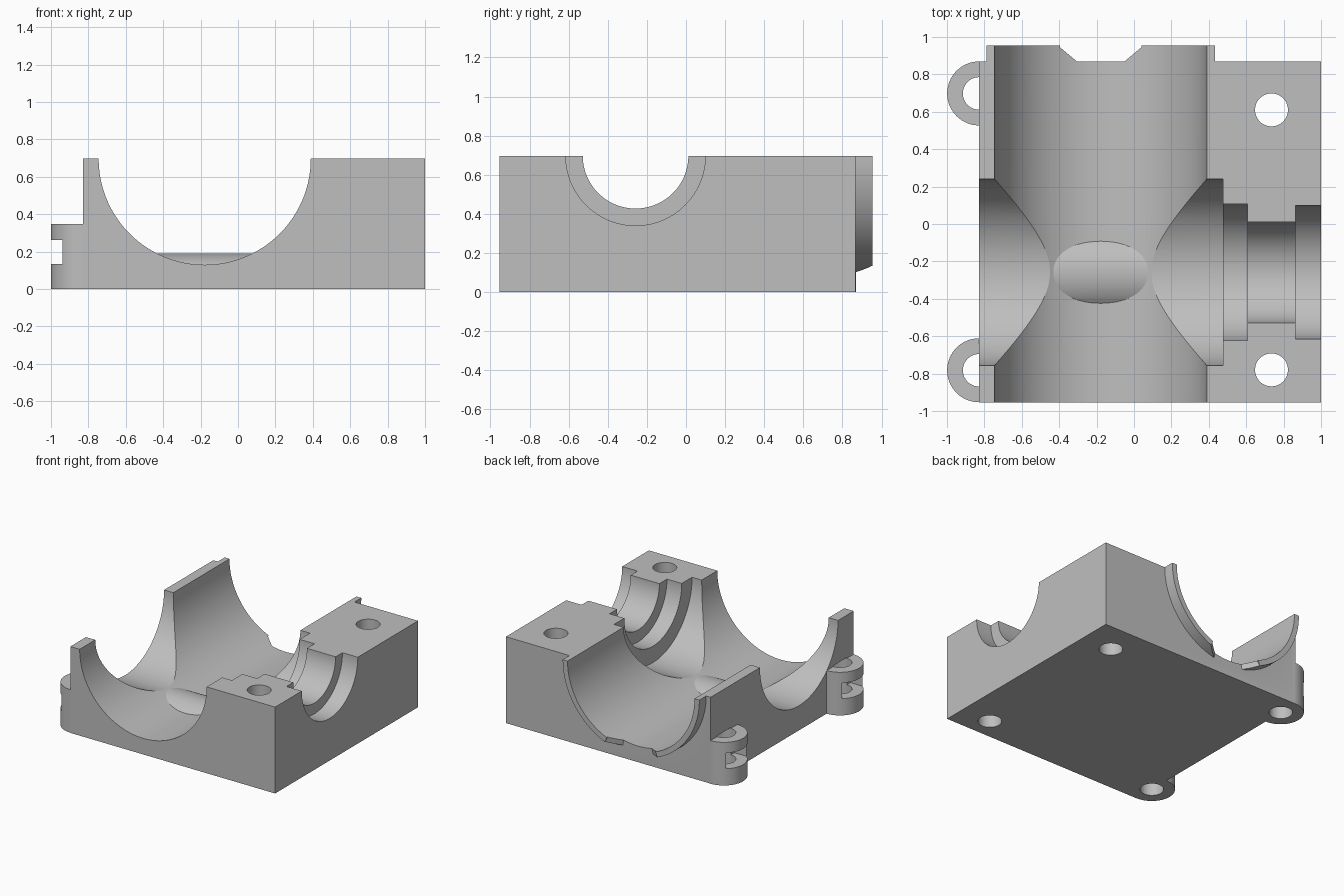
import bpy
import bmesh
from math import pi
from mathutils import Matrix, Vector

cube = bpy.data.objects.get("Cube")
if cube:
    bpy.data.objects.remove(cube, do_unlink=True)

TOP = 0.697                       # parting plane, also the height of both bore axes
MAIN_X, MAIN_R = -0.178, 0.567    # main bore runs along y
CROSS_Y = -0.258                  # stepped bore runs along x
BACK = 0.868
LEFT = -0.828

grey = bpy.data.materials.new("grey plastic")
grey.use_nodes = True
colour = (0.52, 0.52, 0.52, 1)
grey.diffuse_color = colour
grey.node_tree.nodes["Principled BSDF"].inputs["Base Color"].default_value = colour


def make(name, bm):
    bmesh.ops.recalc_face_normals(bm, faces=bm.faces)
    mesh = bpy.data.meshes.new(name)
    bm.to_mesh(mesh)
    bm.free()
    mesh.materials.append(grey)
    ob = bpy.data.objects.new(name, mesh)
    bpy.context.collection.objects.link(ob)
    return ob


def box(name, lo, hi):
    bm = bmesh.new()
    lo, hi = Vector(lo), Vector(hi)
    bmesh.ops.create_cube(bm, size=1, matrix=Matrix.Translation((lo + hi) / 2)
                          @ Matrix.Diagonal((*(hi - lo), 1)))
    return make(name, bm)


def rod(name, axis, centre, start, end, radius, sides=96):
    """Cylinder along an axis; centre gives the two other coordinates in order."""
    bm = bmesh.new()
    i = "xyz".index(axis)
    place = list(centre)
    place.insert(i, (start + end) / 2)
    turn = {"x": Matrix.Rotation(pi / 2, 4, "Y"),
            "y": Matrix.Rotation(pi / 2, 4, "X"),
            "z": Matrix.Identity(4)}[axis]
    bmesh.ops.create_cone(bm, cap_ends=True, segments=sides, radius1=radius,
                          radius2=radius, depth=end - start,
                          matrix=Matrix.Translation(place) @ turn)
    return make(name, bm)


def combine(target, other, operation="DIFFERENCE"):
    mod = target.modifiers.new("cut", "BOOLEAN")
    mod.operation = operation
    mod.solver = "EXACT"
    mod.object = other
    bpy.context.view_layer.objects.active = target
    bpy.ops.object.modifier_apply(modifier=mod.name)
    bpy.data.objects.remove(other, do_unlink=True)


# Solid block, trimmed at the parting plane later
body = box("bearing_block", (LEFT, -0.955, 0), (1, BACK, 0.9))

# Locating lip on the back, with a flared gap at the bottom
lip = rod("locating_lip", "y", (MAIN_X, TOP), 0.8, 0.955, 0.61, 160)
bm = bmesh.new()
for y, slope in ((BACK, 0.227), (0.97, 0.415)):
    bm.verts.new((MAIN_X, y, TOP))
    for side in (-1, 1):
        bm.verts.new((MAIN_X + side * slope * TOP, y, 0))
bmesh.ops.convex_hull(bm, input=bm.verts)
combine(lip, make("lip_gap", bm))
combine(body, lip, "UNION")

# Side lugs
LUGS = (0.698, -0.782)
for y in LUGS:
    combine(body, rod("lug", "z", (LEFT, y), 0, 0.348, 0.171, 64), "UNION")

# Main bore, leaving a low rounded saddle on its floor
main_bore = rod("main_bore", "y", (MAIN_X, TOP), -1.2, 1.2, MAIN_R, 160)
combine(main_bore, rod("floor_saddle", "x", (CROSS_Y, -0.07), -0.9, 0.6, 0.26))
combine(body, main_bore)

# Stepped cross bore
for start, end, radius in ((-1.2, 0.475, 0.498), (0.4, 0.607, 0.366),
                           (0.5, 0.9, 0.27), (0.863, 1.2, 0.357)):
    combine(body, rod("cross_bore", "x", (CROSS_Y, TOP), start, end, radius, 128))

# Lug holes and slots, and bolt holes through the block
for y in LUGS:
    combine(body, rod("lug_hole", "z", (LEFT, y), -0.1, 0.355, 0.087, 48))
    combine(body, box("lug_slot", (-1.2, y - 0.131, 0.135), (LEFT - 0.001, y + 0.131, 0.263)))
for y in (0.61, -0.78):
    combine(body, rod("bolt_hole", "z", (0.735, y), -0.1, 1, 0.088, 48))

# Flat top
combine(body, box("top_trim", (-2, -2, TOP), (2, 2, 2)))

bpy.ops.object.select_all(action="DESELECT")
body.select_set(True)
bpy.context.view_layer.objects.active = body
bpy.ops.object.shade_smooth_by_angle(angle=pi / 7)
